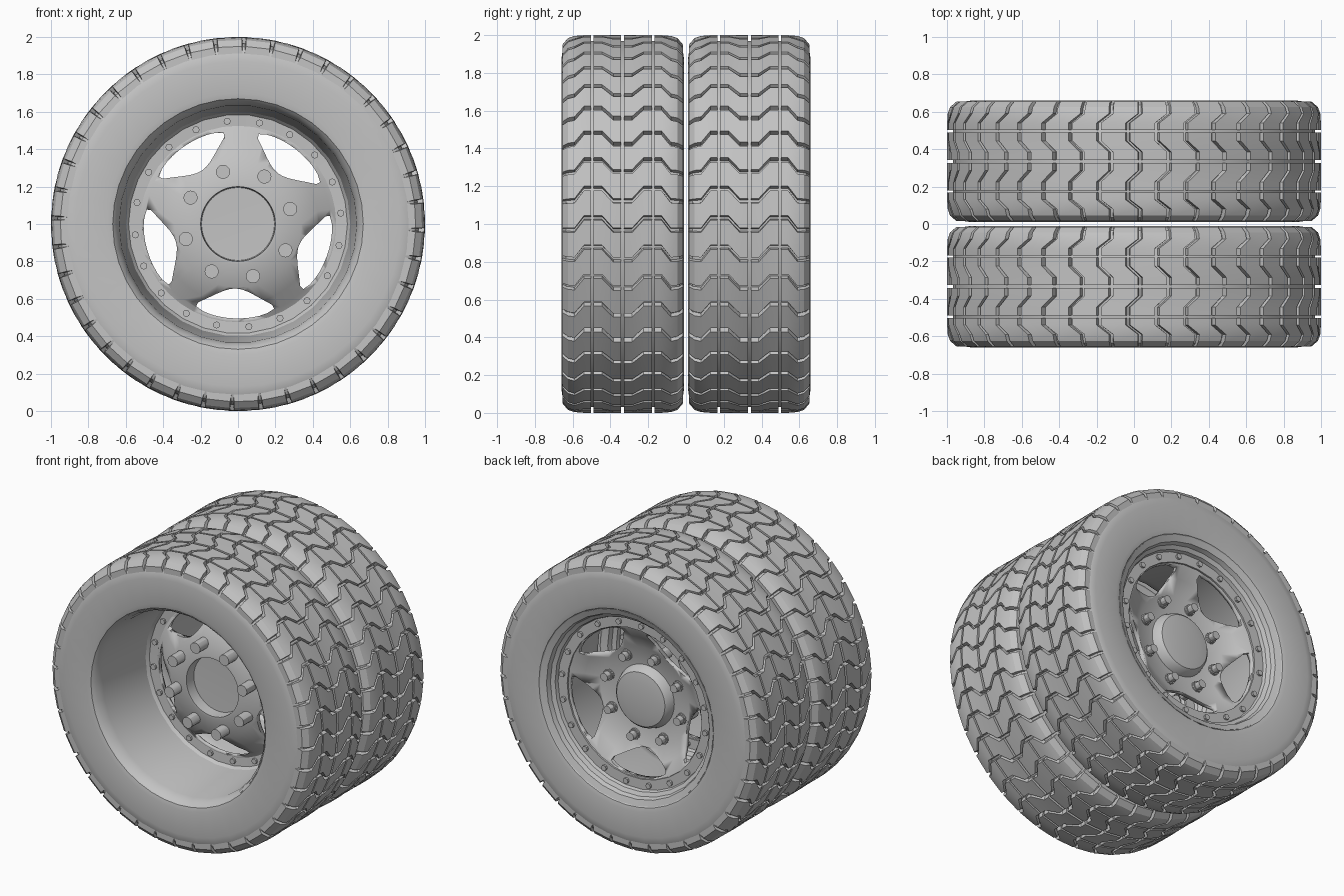
import bpy, bmesh
from math import cos, sin, pi, radians
from mathutils import Matrix, Vector

cube = bpy.data.objects.get("Cube")
if cube:
    bpy.data.objects.remove(cube)

grey = bpy.data.materials.new("plain grey")
grey.use_nodes = True
grey.diffuse_color = (0.55, 0.55, 0.55, 1)
grey.node_tree.nodes["Principled BSDF"].inputs["Base Color"].default_value = (0.55, 0.55, 0.55, 1)


def polar(radius, angle, y):
    return Vector((radius * cos(angle), y, radius * sin(angle)))


def finish(name, bm, angle=30):
    """Turn a bmesh into a grey object with smooth shading."""
    bmesh.ops.remove_doubles(bm, verts=bm.verts, dist=1e-5)
    bmesh.ops.recalc_face_normals(bm, faces=bm.faces)
    mesh = bpy.data.meshes.new(name)
    bm.to_mesh(mesh)
    bm.free()
    mesh.materials.append(grey)
    obj = bpy.data.objects.new(name, mesh)
    bpy.context.collection.objects.link(obj)
    bpy.ops.object.select_all(action='DESELECT')
    obj.select_set(True)
    bpy.context.view_layer.objects.active = obj
    bpy.ops.object.shade_smooth_by_angle(angle=radians(angle))
    return obj


def lathe(name, profile, segments, closed=True):
    """Revolve (radius, y) points around the axle."""
    bm = bmesh.new()
    rings = [[bm.verts.new(polar(r, 2 * pi * i / segments, y)) for r, y in profile]
             for i in range(segments)]
    n = len(profile)
    for i in range(segments):
        a, b = rings[i], rings[(i + 1) % segments]
        for j in range(n if closed else n - 1):
            k = (j + 1) % n
            bm.faces.new((a[j], a[k], b[k], b[j]))
    return finish(name, bm)


def prism(bm, bottom, top):
    """Join two matching outlines into a closed solid."""
    low = [bm.verts.new(p) for p in bottom]
    high = [bm.verts.new(p) for p in top]
    bm.faces.new(low)
    bm.faces.new(high)
    for i in range(len(low)):
        j = (i + 1) % len(low)
        bm.faces.new((low[i], low[j], high[j], high[i]))


def bolt_circle(name, count, start, radius, parts, sides):
    """Ring of bolts; parts are (bolt radius, y from, y to)."""
    bm = bmesh.new()
    for i in range(count):
        centre = polar(radius, radians(start) + 2 * pi * i / count, 0)
        for r, y0, y1 in parts:
            ring = [polar(r, 2 * pi * s / sides, 0) + centre for s in range(sides)]
            prism(bm, [p + Vector((0, y0, 0)) for p in ring],
                  [p + Vector((0, y1, 0)) for p in ring])
    return finish(name, bm)


# Tyre carcass
tyre_half = [(0.655, 0.30), (0.67, 0.318), (0.70, 0.325), (0.87, 0.325),
             (0.92, 0.318), (0.95, 0.30), (0.968, 0.26)]
tyre = lathe("tyre", tyre_half + [(r, -y) for r, y in reversed(tyre_half)], 40)

# Tread: stations are (distance from centre line, outer radius, zigzag direction)
ROWS = [
    [(0.008, 1.0, -1), (0.05, 1.0, -1), (0.11, 1.0, 1), (0.155, 1.0, 1)],
    [(0.167, 1.0, 1), (0.205, 1.0, 1), (0.255, 0.996, -1), (0.29, 0.984, -1), (0.319, 0.95, -1)],
]
LUGS, SWING = 40, 0.033
bm = bmesh.new()
for i in range(LUGS):
    middle = 2 * pi * (i + 0.5) / LUGS
    half = 0.425 * 2 * pi / LUGS
    for row in ROWS:
        for side in (-1, 1):
            sections = []
            for y, r, swing in row:
                a = middle + swing * SWING
                sections.append([bm.verts.new(polar(rad, ang, side * y)) for rad, ang in
                                 ((r - 0.05, a - half - 0.008), (r, a - half),
                                  (r, a + half), (r - 0.05, a + half + 0.008))])
            for s, t in zip(sections, sections[1:]):
                for j in range(4):
                    k = (j + 1) % 4
                    bm.faces.new((s[j], s[k], t[k], t[j]))
            bm.faces.new(sections[0])
            bm.faces.new(sections[-1])
tread = finish("tread_blocks", bm, 20)

# Rim barrel with outer lip and the flat bolting ring
rim = lathe("rim_barrel", [
    (0.665, -0.315), (0.648, -0.295), (0.635, -0.24), (0.60, 0.18), (0.585, 0.20),
    (0.515, 0.205), (0.515, 0.23), (0.583, 0.232), (0.59, 0.255), (0.615, 0.27),
    (0.625, 0.30), (0.665, 0.315)], 30)

# Dished wheel disc with a hollow hub cap
disc = lathe("wheel_disc", [
    (0, 0.17), (0.12, 0.17), (0.185, 0.16), (0.20, 0.145), (0.215, 0.10), (0.34, 0.115),
    (0.43, 0.165), (0.50, 0.215), (0.53, 0.222), (0.53, 0.207), (0.50, 0.19),
    (0.43, 0.135), (0.34, 0.085), (0.215, 0.055), (0.20, 0.055), (0.195, 0.13), (0, 0.135)], 40)

# Five lens-shaped windows cut through the disc
bm = bmesh.new()
STEPS, SPREAD = 10, 25
for i in range(5):
    centre = 268 + 72 * i
    sweep = [SPREAD * (2 * s / STEPS - 1) for s in range(STEPS + 1)]
    outline = [(0.505 - 0.012 * abs(a / SPREAD) ** 6, a) for a in sweep]
    outline += [(0.345 + 0.125 * (a / SPREAD) ** 2, a) for a in reversed(sweep)]
    prism(bm, [polar(r, radians(centre + a), -0.1) for r, a in outline],
          [polar(r, radians(centre + a), 0.4) for r, a in outline])
cutter = finish("window_cutter", bm)
cutter.hide_render = True
cut = disc.modifiers.new("windows", 'BOOLEAN')
cut.operation = 'DIFFERENCE'
cut.solver = 'EXACT'
cut.object = cutter
graph = bpy.context.evaluated_depsgraph_get()
disc_mesh = bpy.data.meshes.new_from_object(disc.evaluated_get(graph))
disc.modifiers.clear()
disc.data = disc_mesh
bpy.data.objects.remove(cutter)

# Lug bolts through the hub and small bolts round the ring
lugs = bolt_circle("lug_bolts", 8, 16, 0.29,
                   [(0.038, -0.02, 0.115), (0.036, 0.10, 0.125), (0.028, 0.12, 0.165)], 12)
ring_bolts = bolt_circle("ring_bolts", 20, 6, 0.552, [(0.019, 0.188, 0.246)], 8)

# Two identical wheels side by side on the axle
for part in (tyre, tread, rim, disc, lugs, ring_bolts):
    twin = part.copy()
    twin.name = "front_" + part.name
    bpy.context.collection.objects.link(twin)
    twin.location = (0, -0.335, 1)
    part.name = "rear_" + part.name
    part.location = (0, 0.335, 1)
